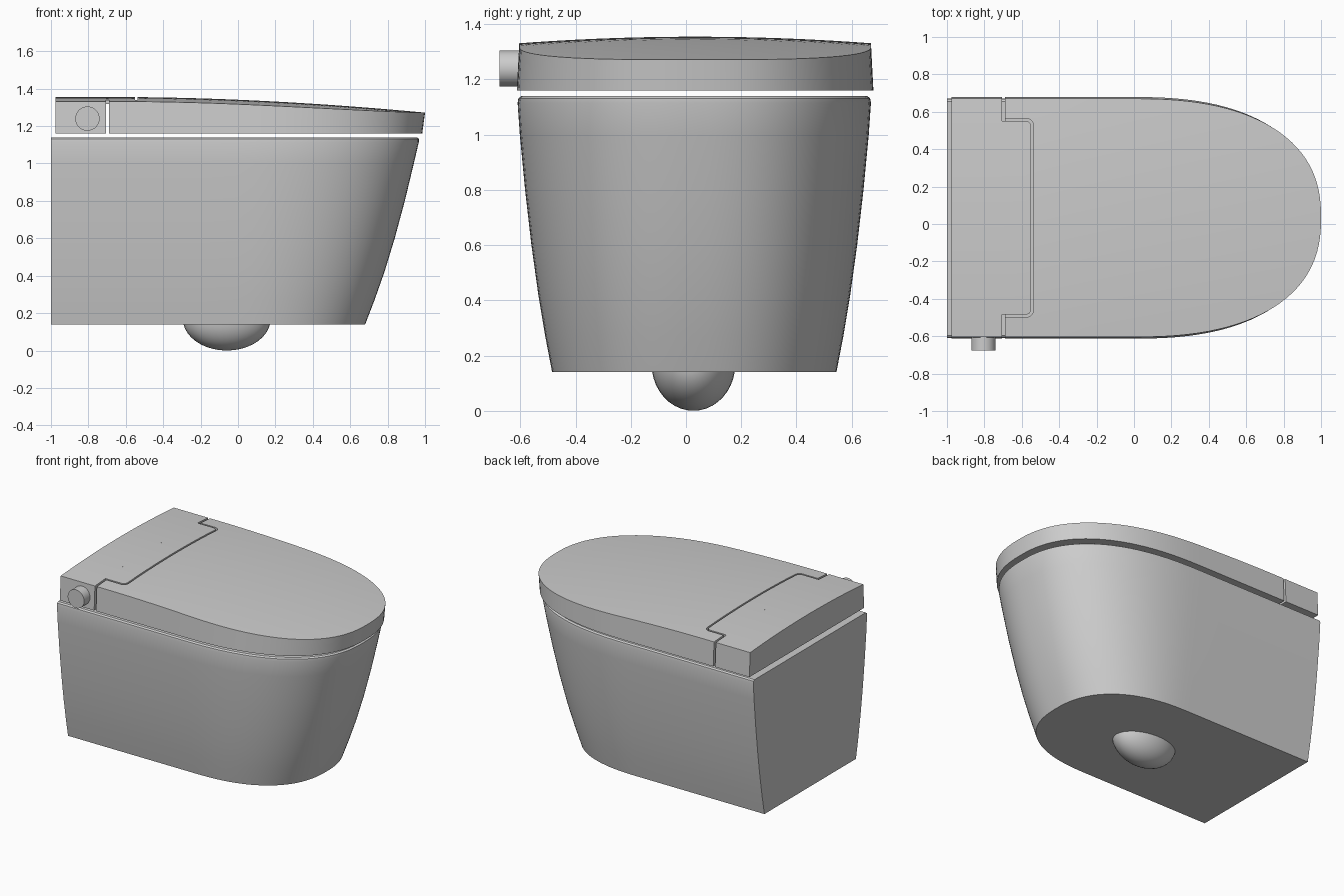
import bpy, bmesh
from math import sin, cos, pi, atan2

if "Cube" in bpy.data.objects:
    bpy.data.objects.remove(bpy.data.objects["Cube"], do_unlink=True)

MID = 0.033          # centre line in y
BACK = -1.0          # wall side

ceramic = bpy.data.materials.new("ceramic_grey")
ceramic.use_nodes = True
ceramic.diffuse_color = (0.604, 0.604, 0.604, 1)
ceramic.node_tree.nodes["Principled BSDF"].inputs["Base Color"].default_value = (0.604, 0.604, 0.604, 1)


def shade(obj, angle=0.6):
    bpy.ops.object.select_all(action='DESELECT')
    obj.select_set(True)
    bpy.context.view_layer.objects.active = obj
    bpy.ops.object.shade_smooth_by_angle(angle=angle)


def finish(name, bm):
    bmesh.ops.remove_doubles(bm, verts=bm.verts, dist=0.0005)
    bmesh.ops.recalc_face_normals(bm, faces=bm.faces)
    mesh = bpy.data.meshes.new(name)
    bm.to_mesh(mesh)
    bm.free()
    mesh.materials.append(ceramic)
    obj = bpy.data.objects.new(name, mesh)
    bpy.context.collection.objects.link(obj)
    shade(obj)
    return obj


def nose(front, half, steps=28, power=2.4):
    """Rounded front: (x, half width) from the straight sides to the tip."""
    pts = []
    for i in range(steps + 1):
        t = pi / 2 * (1 - i / steps)
        pts.append((front * max(cos(t), 0) ** (2 / power),
                    half * max(sin(t), 0) ** (2 / power)))
    return pts


def crown(x, y):
    """Gently domed top that falls towards the front."""
    along = max(0, (x + 0.6) / 1.6) ** 1.8
    return 1.355 - 0.083 * along - 0.024 * ((y - MID) / 0.64) ** 2


def slab(name, stations, bottom, flare=1.0, tuck=1.0, lift=0.0, cols=24):
    """Solid with a domed top, flat base and a plan given by (x, half width)."""
    bm = bmesh.new()
    top, base = [], []
    for x, w in stations:
        ts = [2 * j / cols - 1 for j in range(cols + 1)]
        top.append([bm.verts.new((x, MID + w * t, crown(x, MID + w * t) + lift)) for t in ts])
        xb = x * tuck if x > 0 else x
        base.append([bm.verts.new((xb, MID + w * flare * t, bottom)) for t in ts])
    last = len(stations) - 1
    for i in range(last):
        for grid in (top, base):
            for j in range(cols):
                bm.faces.new((grid[i][j], grid[i][j + 1], grid[i + 1][j + 1], grid[i + 1][j]))
        for j in (0, cols):
            bm.faces.new((top[i][j], top[i + 1][j], base[i + 1][j], base[i][j]))
    for i in (0, last):
        for j in range(cols):
            bm.faces.new((top[i][j], top[i][j + 1], base[i][j + 1], base[i][j]))
    return finish(name, bm)


def tongue_plan(start, end, half, r=0.03):
    """Rectangle with two rounded front corners."""
    arc = [(end - r + r * sin(a * pi / 12), half - r + r * cos(a * pi / 12)) for a in range(7)]
    return [(start, half)] + arc


# Body: lofted shell with a rounded rim and a recessed bowl
def body_ring(z, half, front):
    side = nose(front, half)
    straight = [(BACK + (0 - BACK) * i / 6, half) for i in range(6)]
    left = straight + side
    right = [(x, -w) for x, w in reversed(left[:-1])]
    back = [(BACK, half * (2 * i / 10 - 1)) for i in range(1, 10)]
    return [(x, MID - 0.003 + y, z) for x, y in left + right + back]


def bowl_ring(outer, z, cx, a, b):
    ring = []
    for x, y, _ in outer:
        t = atan2((y - MID) / 0.64, (x - 0.0) / 0.98)
        ring.append((cx + a * cos(t), MID + b * sin(t), z))
    return ring


sections = [(0.14, 0.515, 0.68), (0.27, 0.54, 0.73), (0.42, 0.565, 0.783), (0.6, 0.59, 0.838),
            (0.8, 0.613, 0.892), (1.0, 0.632, 0.94), (1.115, 0.64, 0.967),
            (1.132, 0.637, 0.967), (1.14, 0.626, 0.957)]
bowl = [(1.14, 0.15, 0.58, 0.44), (1.0, 0.13, 0.55, 0.41), (0.7, 0.08, 0.45, 0.33),
        (0.45, 0.0, 0.32, 0.22), (0.36, -0.06, 0.15, 0.1)]
rings = [body_ring(*s) for s in sections]
rings += [bowl_ring(rings[-1], *b) for b in bowl]
bm = bmesh.new()
loops = [[bm.verts.new(p) for p in ring] for ring in rings]
count = len(loops[0])
for lo, hi in zip(loops, loops[1:]):
    for i in range(count):
        k = (i + 1) % count
        bm.faces.new((lo[i], lo[k], hi[k], hi[i]))
bm.faces.new(loops[0])
bm.faces.new(loops[-1])
finish("body", bm)

# Rounded underside of the bowl, showing below the body
bpy.ops.mesh.primitive_uv_sphere_add(segments=32, ring_count=20, location=(-0.06, 0.027, 0.17))
bulge = bpy.context.object
bulge.name = "bowl_underside"
bulge.scale = (0.235, 0.152, 0.17)
bulge.data.materials.append(ceramic)
shade(bulge)

# Lid, with a recess for the hinge cover
sides = [(-0.69 + 0.69 * i / 8, 0.637) for i in range(8)]
lid = slab("lid", sides + nose(1.0, 0.637), 1.16, flare=1.014, tuck=0.985)
cutter = slab("lid_recess_cutter", tongue_plan(-0.75, -0.538, 0.53, 0.035), 1.3, lift=0.1)
cutter.hide_render = True
cut = lid.modifiers.new("recess", 'BOOLEAN')
cut.operation = 'DIFFERENCE'
cut.solver = 'EXACT'
cut.object = cutter
bpy.context.view_layer.objects.active = lid
bpy.ops.object.modifier_apply(modifier=cut.name)
bpy.data.objects.remove(cutter, do_unlink=True)
shade(lid)

# Rear housing and its hinge cover
slab("rear_housing", [(-0.975, 0.637), (-0.84, 0.637), (-0.705, 0.637)], 1.16, flare=1.014)
slab("hinge_cover", tongue_plan(-0.705, -0.55, 0.518), 1.318)

# Control knob on the right side
bpy.ops.mesh.primitive_cylinder_add(vertices=32, radius=0.065, depth=0.09,
                                    location=(-0.805, -0.63, 1.24), rotation=(pi / 2, 0, 0))
knob = bpy.context.object
knob.name = "control_knob"
knob.data.materials.append(ceramic)
shade(knob)
